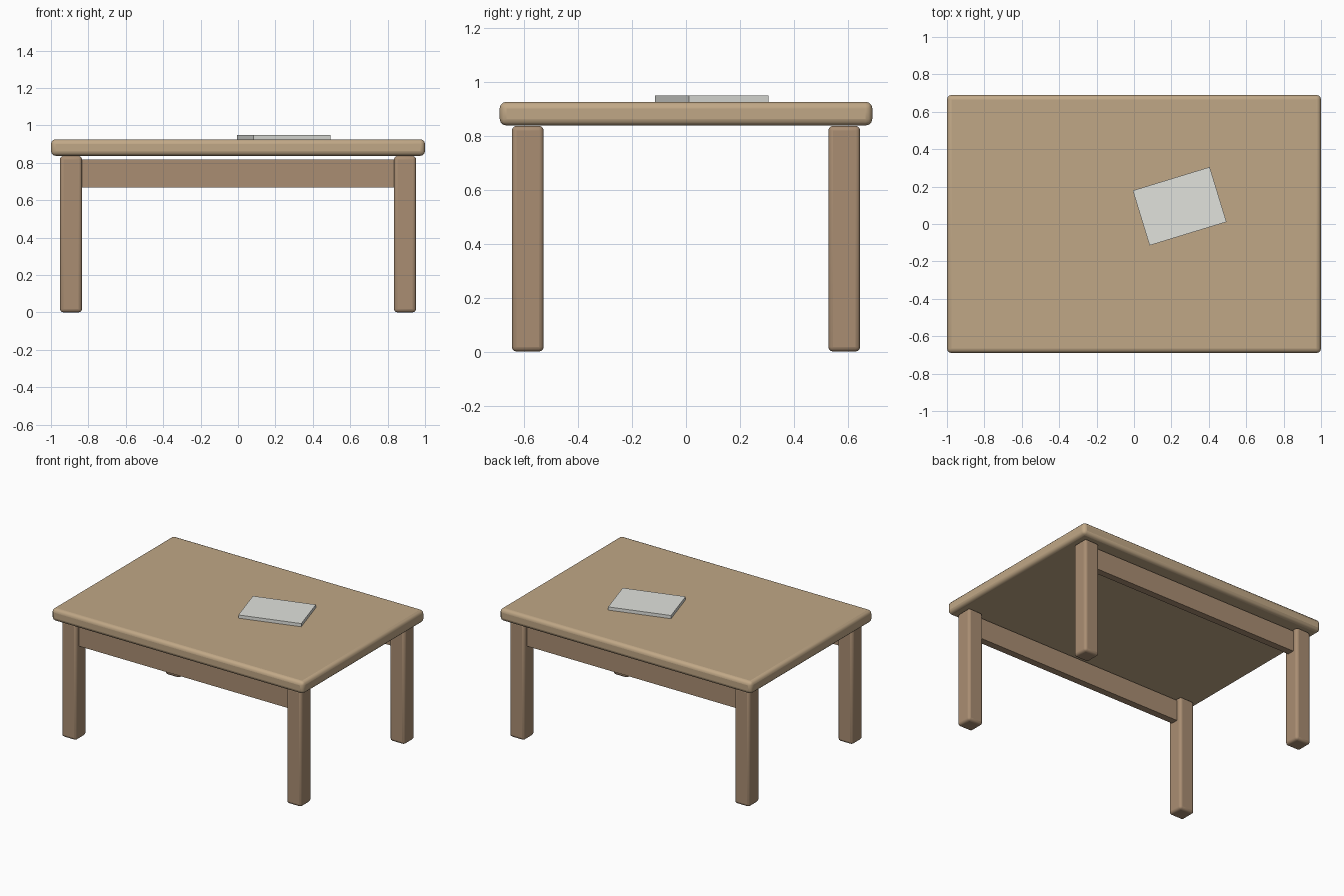
import bpy
from math import radians

if "Cube" in bpy.data.objects:
    bpy.data.objects.remove(bpy.data.objects["Cube"])


def material(name, rgb):
    m = bpy.data.materials.new(name)
    m.diffuse_color = (*rgb, 1)
    m.use_nodes = True
    m.node_tree.nodes["Principled BSDF"].inputs["Base Color"].default_value = m.diffuse_color
    return m


def box(name, center, size, mat, bevel=0.0, angle=0.0):
    bpy.ops.mesh.primitive_cube_add(size=1, location=center)
    ob = bpy.context.object
    ob.name = name
    ob.scale = size
    bpy.ops.object.transform_apply(location=False, rotation=False, scale=True)
    ob.rotation_euler.z = angle
    ob.data.materials.append(mat)
    if bevel:
        mod = ob.modifiers.new("rounded_edges", 'BEVEL')
        mod.width = bevel
        mod.segments = 3
        bpy.ops.object.shade_smooth_by_angle(angle=radians(35))
    return ob


top_wood = material("top_wood", (0.53, 0.39, 0.24))
leg_wood = material("leg_wood", (0.40, 0.27, 0.17))
pale = material("pale_sheet", (0.75, 0.76, 0.72))

# Table top with rounded edges
box("table_top", (0, 0, 0.881), (2.0, 1.38, 0.088), top_wood, 0.025)

# Legs and long aprons, front and back
for y, side in ((-0.586, "front"), (0.586, "back")):
    for x, hand in ((-0.893, "left"), (0.893, "right")):
        box(f"{side}_{hand}_leg", (x, y, 0.418), (0.118, 0.118, 0.836), leg_wood, 0.018)
    box(f"{side}_apron", (0, y, 0.743), (1.70, 0.05, 0.15), leg_wood)

# Slab of paper lying askew on the top
box("paper_pad", (0.244, 0.095, 0.9365), (0.43, 0.307, 0.023), pale, angle=radians(17))
